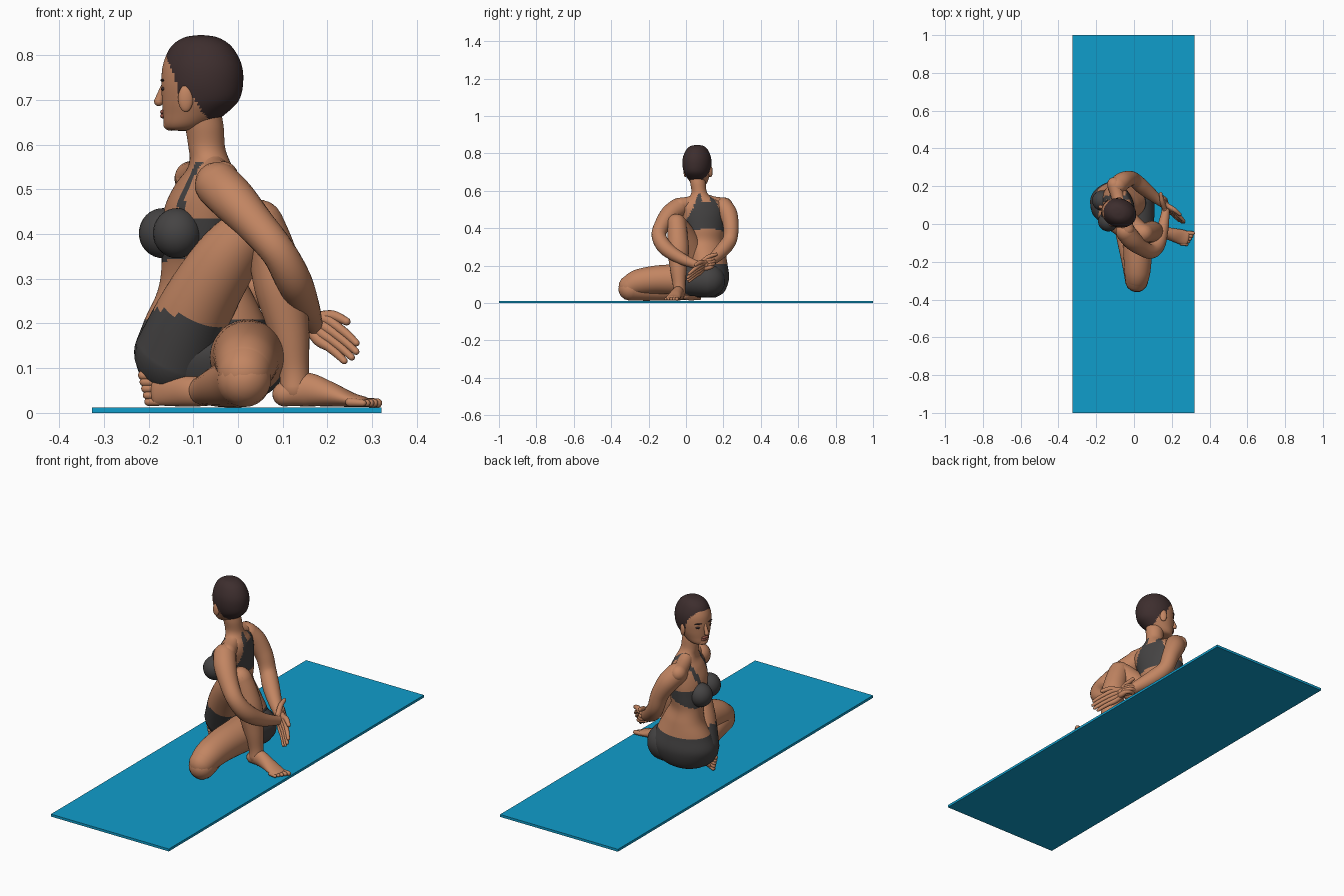
import bpy, bmesh, math
from mathutils import Vector as V, Matrix

if "Cube" in bpy.data.objects:
    bpy.data.objects.remove(bpy.data.objects["Cube"])

def material(name, rgb):
    m = bpy.data.materials.new(name)
    m.diffuse_color = (*rgb, 1)
    m.use_nodes = True
    m.node_tree.nodes["Principled BSDF"].inputs["Base Color"].default_value = m.diffuse_color
    return m

SKIN = material("brown skin", (.54, .235, .122))
CLOTH = material("charcoal fabric", (.06, .057, .057))
HAIR = material("dark hair", (.047, .027, .027))
MAT = material("blue mat", (.005, .34, .6))
LIP = material("lip", (.33, .1, .07))

def finish(name, bm, mats, rule=None):
    bmesh.ops.recalc_face_normals(bm, faces=bm.faces[:])
    for f in bm.faces:
        f.smooth = True
        if rule:
            f.material_index = rule(f.calc_center_median())
    me = bpy.data.meshes.new(name)
    bm.to_mesh(me)
    bm.free()
    for m in mats:
        me.materials.append(m)
    ob = bpy.data.objects.new(name, me)
    bpy.context.collection.objects.link(ob)
    return ob

def spline(keys, steps):
    out, n = [], len(keys)
    for i in range(n - 1):
        p0, p1, p2, p3 = (keys[max(0, min(n - 1, i + k))] for k in (-1, 0, 1, 2))
        for s in range(steps):
            t = s / steps
            out.append([.5 * (2*b + (c-a)*t + (2*a-5*b+4*c-d)*t*t + (3*b-a-3*c+d)*t**3)
                        for a, b, c, d in zip(p0, p1, p2, p3)])
    return out + [list(keys[-1])]

def loft(name, keys, mats=(SKIN,), rule=None, seg=24, steps=6):
    """Keys are x,y,z,radius | x,y,z,side,up | x,y,z,side,depth,turn (level rings)."""
    keys = [k if len(k) > 4 else (*k, k[3]) for k in keys]
    pts = spline(keys, steps)
    rings = []
    for i, p in enumerate(pts):
        c = V(p[:3])
        if len(p) > 5:
            t = math.radians(p[5])
            s, u, d = V((math.cos(t), math.sin(t), 0)), V((-math.sin(t), math.cos(t), 0)), V((0, 0, 1))
        else:
            d = (V(pts[min(i+1, len(pts)-1)][:3]) - V(pts[max(i-1, 0)][:3])).normalized()
            s = d.cross(V((0, 0, 1))).normalized()
            u = s.cross(d)
        rings.append((c, s * p[3], u * p[4], d, min(p[3], p[4])))
    # rounded ends
    def cap(r, sign):
        c, s, u, d, m = r
        return [(c + d*sign*m*math.sin(a), s*math.cos(a), u*math.cos(a), d, m) for a in (.4, .8, 1.15, 1.45)]
    if len(keys[0]) < 6:
        rings = cap(rings[0], -1)[::-1] + rings + cap(rings[-1], 1)
    bm = bmesh.new()
    loops = [[bm.verts.new(c + s*math.cos(2*math.pi*k/seg) + u*math.sin(2*math.pi*k/seg))
              for k in range(seg)] for c, s, u, d, m in rings]
    for a, b in zip(loops, loops[1:]):
        for k in range(seg):
            bm.faces.new((a[k], a[(k+1) % seg], b[(k+1) % seg], b[k]))
    bm.faces.new(loops[0])
    bm.faces.new(loops[-1])
    return finish(name, bm, mats, rule)

def blob(name, loc, radii, turn=0, mat=SKIN, tilt=0):
    bm = bmesh.new()
    bmesh.ops.create_uvsphere(bm, u_segments=24, v_segments=16, radius=1, matrix=Matrix.Translation(loc)
        @ Matrix.Rotation(math.radians(turn), 4, 'Z') @ Matrix.Rotation(tilt, 4, 'Y') @ Matrix.Diagonal((*radii, 1)))
    return finish(name, bm, [mat])

# mat
bm = bmesh.new()
bmesh.ops.create_cube(bm, size=1, matrix=Matrix.Translation((-.003, 0, .006)) @ Matrix.Diagonal((.647, 2, .012, 1)))
for f in finish("mat", bm, [MAT]).data.polygons:
    f.use_smooth = False

# torso, twisted from the hips up; top and shorts by rule
CT = math.radians(-74)
C_SIDE, C_BACK = V((math.cos(CT), math.sin(CT), 0)), V((-math.sin(CT), math.cos(CT), 0))
CHEST = V((-.08, .09, 0))

def torso_rule(p):
    if p.z < .205:
        return 1
    q = p - CHEST
    v, u = abs(q.dot(C_SIDE)), q.dot(C_BACK)
    if p.z < .368 + .35 * u:
        return 0
    if p.z < .435:
        return 1
    if u > 0:   # racer back
        return int(p.z < .585 and v < .105 - (p.z - .435) * .45 and not (p.z > .54 and v < .025))
    return int(p.z < .56 and abs(v - .062) < .012)

loft("torso", [(-.08, .11, .03, .06, .05, 0), (-.075, .115, .06, .12, .09, 0), (-.075, .115, .13, .157, .115, 0),
    (-.075, .12, .20, .138, .102, -8), (-.075, .12, .27, .112, .085, -30), (-.085, .11, .33, .1, .076, -52),
    (-.085, .1, .39, .11, .083, -68), (-.08, .092, .46, .122, .08, -74), (-.07, .085, .51, .125, .066, -76),
    (-.062, .08, .543, .098, .052, -80), (-.064, .075, .567, .058, .044, -85), (-.07, .07, .595, .041, .041, -95),
    (-.075, .064, .64, .041, .043, -105), (-.08, .06, .67, .04, .043, -108)],
    (SKIN, CLOTH), torso_rule, seg=64, steps=8)
for side, n in ((1, "left"), (-1, "right")):
    p = CHEST + C_SIDE * .057 * side - C_BACK * .075
    blob(n + "_breast", (p.x, p.y, .402), (.054, .054, .056), -74, CLOTH)

# head: hair by hairline rule
HT = math.radians(-108)
H_SIDE, H_FRONT = V((math.cos(HT), math.sin(HT), 0)), V((math.sin(HT), -math.cos(HT), 0))
HC = V((-.078, .058, 0))

def at(u, v, z):
    return HC + H_FRONT * u + H_SIDE * v + V((0, 0, z))

def head_rule(p):
    u = (p - HC).dot(H_FRONT)
    line = [(-.2, .655), (-.022, .657), (-.005, .70), (.035, .715), (.045, .755), (.075, .798), (.2, .81)]
    for (a, za), (b, zb) in zip(line, line[1:]):
        if a <= u < b:
            return int(p.z > za + (zb - za) * (u - a) / (b - a))
    return 0

def ring(u, z, w, d):
    return (*at(u, 0, z), w, d, -108)

loft("head", [ring(.005, .845, .006, .006), ring(.005, .839, .035, .04), ring(.004, .818, .057, .07),
    ring(.002, .78, .073, .089), ring(.002, .74, .076, .093), ring(.006, .70, .069, .088),
    ring(.02, .67, .057, .072), ring(.037, .645, .044, .053), ring(.046, .634, .03, .036), ring(.048, .631, .008, .01)],
    (SKIN, HAIR), head_rule, seg=64, steps=8)
loft("nose", [(*at(.09, 0, .735), .007), (*at(.1, 0, .71), .009), (*at(.104, 0, .697), .011)], seg=12)
for v, z, n in ((0, .673, "upper_lip"), (0, .664, "lower_lip")):
    blob(n, at(.091, v, z), (.02, .008, .006), -108, LIP)
blob("chin", at(.075, 0, .645), (.025, .017, .014), -108)
for s, n in ((1, "left"), (-1, "right")):
    blob(n + "_ear", at(.018, .071 * s, .703), (.009, .017, .03), -108 + 15 * s)
    blob(n + "_eye", at(.0825, .032 * s, .725), (.013, .006, .005), -108 + 20 * s, HAIR)
    blob(n + "_brow", at(.0855, .033 * s, .744), (.018, .004, .003), -108 + 22 * s, HAIR)

# raised right leg
loft("raised_thigh", [(-.135, .1, .13, .097), (-.09, .04, .24, .083), (-.03, -.01, .34, .073),
    (.02, -.04, .402, .06), (.047, -.05, .425, .052)], (SKIN, CLOTH),
    lambda p: int(p.z + .34 * p.x < .172), seg=40, steps=10)
loft("raised_shin", [(.05, -.05, .425, .051), (.075, -.045, .36, .054), (.095, -.042, .28, .058),
    (.115, -.04, .18, .045), (.125, -.037, .1, .034), (.128, -.037, .055, .034)])
loft("raised_foot", [(.105, -.035, .042, .028, .028), (.15, -.042, .052, .031, .038), (.2, -.055, .043, .034, .029),
    (.25, -.068, .03, .039, .017), (.28, -.075, .025, .036, .012)])
for i in range(5):
    loft("raised_toe", [(.27 - i*.005, -.047 - i*.014, .024, .01), (.312 - i*.008, -.049 - i*.015, .022, .0105 - i*.0008)], seg=12)

# folded left leg
loft("folded_thigh", [(.02, .12, .12, .09), (.022, -.02, .125, .083), (.02, -.15, .125, .076), (.018, -.25, .112, .069),
    (.014, -.3, .09, .06)], (SKIN, CLOTH), lambda p: int(p.y > 0), seg=40, steps=10)
loft("folded_shin", [(.014, -.3, .074, .061), (-.005, -.22, .068, .056), (-.04, -.1, .06, .047),
    (-.07, -.02, .052, .035), (-.078, .0, .05, .033)])
loft("folded_foot", [(-.055, .0, .047, .026, .03), (-.1, .02, .048, .028, .034), (-.145, .045, .051, .022, .036),
    (-.18, .062, .055, .015, .038)])
for i in range(5):
    loft("folded_toe", [(-.175, .06, .025 + i*.0145, .009), (-.2 - i*.003, .072, .025 + i*.0148, .0095 + i*.0005)], seg=12)

# arms
loft("left_arm", [(-.045, -.04, .51, .052), (-.01, -.085, .475, .051), (.04, -.125, .42, .043), (.09, -.145, .36, .039),
    (.125, -.11, .295, .04), (.15, -.03, .24, .032), (.165, .05, .207, .023), (.167, .075, .2, .022)])
loft("right_arm", [(-.09, .2, .515, .05), (-.06, .227, .475, .048), (-.025, .24, .41, .041), (.0, .235, .34, .038),
    (.04, .2, .29, .039), (.1, .15, .24, .031), (.15, .11, .21, .022), (.165, .1, .203, .021)])
for s, n in ((1, "left"), (-1, "right")):   # shoulder slope
    a, b = V((-.066, .075, .565)), CHEST + C_SIDE * .125 * s + V((.01, 0, .525))
    loft(n + "_shoulder", [(*a, .03), (*((a + b) / 2 - V((0, 0, .008))), .034), (*b, .038)])

def hand(name, wrist, d, across, bend, size=1):
    """Palm along d, fingers spread over across and curving by bend."""
    w, d, across, bend = V(wrist), V(d).normalized(), V(across).normalized(), V(bend)
    for i in range(4):
        k = (i - 1.5) * .0165 * size
        length = (.066, .075, .07, .055)[i] * size
        base = w + d * .07 * size + across * k
        loft(name + "_palm", [(*(w + across * k * .6), .013), (*(w + d * .04 * size + across * k), .0135), (*base, .011)], seg=12)
        loft(name + "_finger", [(*base, .0105), (*(base + d * length * .55 + bend * .35), .0095),
             (*(base + d * length + bend), .0075)], seg=12)
    t = w + d * .015 - across * .02
    loft(name + "_thumb", [(*t, .013), (*(t + d * .035 - across * .02), .012), (*(t + d * .075 - across * .026), .009)], seg=12)

hand("right_hand", (.165, .1, .203), (.11, -.1, -.075), (-.35, -.1, -.8), (0, -.005, -.008))
hand("left_hand", (.167, .075, .2), (-.01, .08, .015), (.3, .05, -.9), (-.04, -.035, .0), .8)
